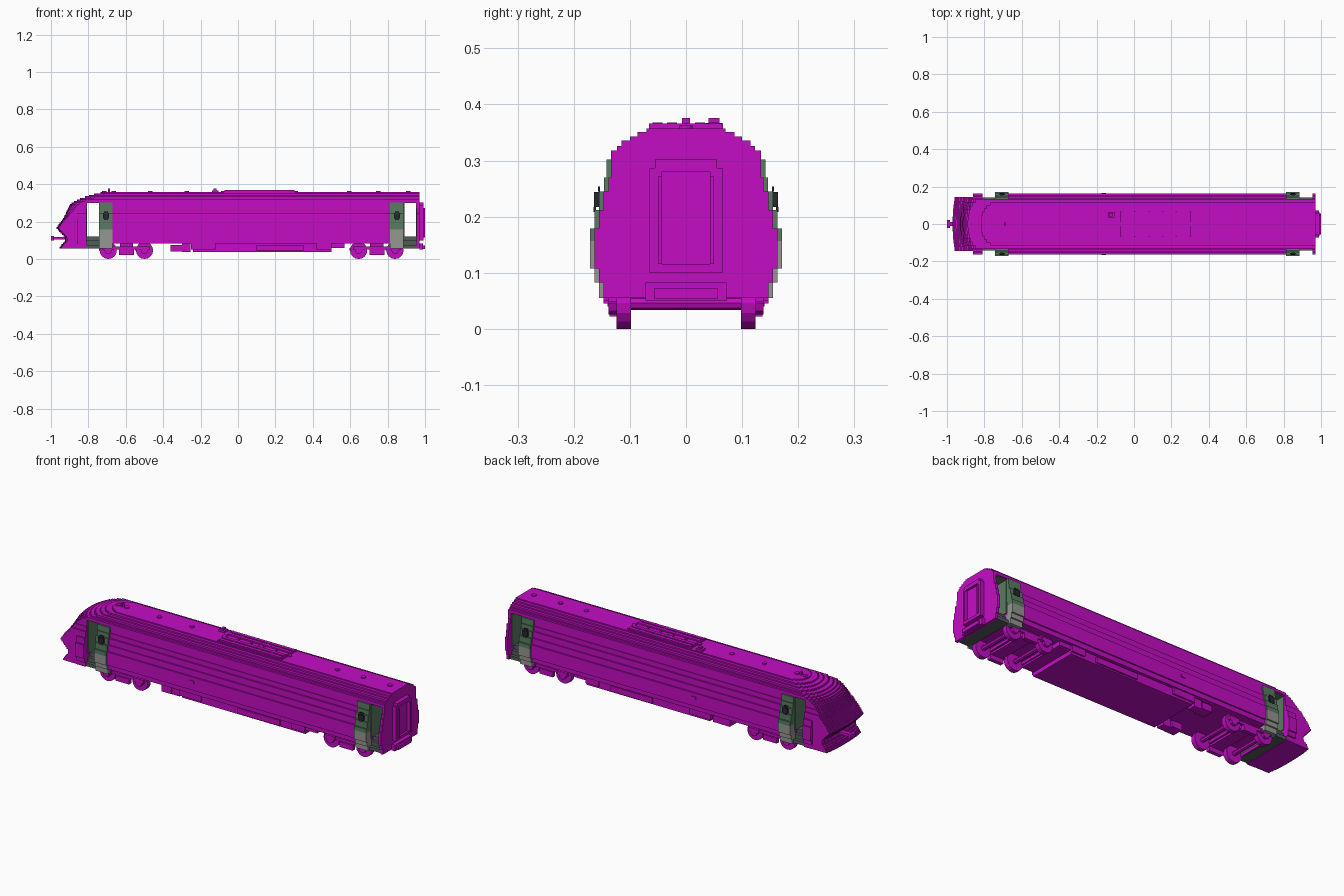
import bpy, bmesh, math
from mathutils import Matrix

if "Cube" in bpy.data.objects:
    bpy.data.objects.remove(bpy.data.objects["Cube"])


def material(name, r, g, b):
    m = bpy.data.materials.new(name)
    m.use_nodes = True
    m.diffuse_color = (r, g, b, 1)
    m.node_tree.nodes["Principled BSDF"].inputs["Base Color"].default_value = (r, g, b, 1)
    return m


MAGENTA = material("magenta", 0.55, 0.004, 0.55)
GREEN = material("door green", 0.10, 0.20, 0.12)
GREY = material("light grey", 0.30, 0.31, 0.29)
STEP = material("step grey", 0.08, 0.11, 0.10)
DARK = material("window dark", 0.02, 0.02, 0.03)


class Part:
    """Collects simple solids into one named object."""

    def __init__(self, name, mat):
        self.name, self.mat, self.bm = name, mat, bmesh.new()

    def box(self, x0, x1, y0, y1, z0, z1):
        m = Matrix.Translation(((x0 + x1) / 2, (y0 + y1) / 2, (z0 + z1) / 2))
        m = m @ Matrix.Diagonal((x1 - x0, y1 - y0, z1 - z0, 1))
        bmesh.ops.create_cube(self.bm, size=1, matrix=m)

    def wide(self, x0, x1, hw, z0, z1):
        self.box(x0, x1, -hw, hw, z0, z1)

    def pair(self, x0, x1, y0, y1, z0, z1):
        self.box(x0, x1, y0, y1, z0, z1)
        self.box(x0, x1, -y1, -y0, z0, z1)

    def disc(self, x, y, z, r, depth, axis="Z", sides=16):
        m = Matrix.Translation((x, y, z))
        if axis == "Y":
            m = m @ Matrix.Rotation(math.pi / 2, 4, "X")
        bmesh.ops.create_cone(self.bm, cap_ends=True, segments=sides, radius1=r,
                              radius2=r, depth=depth, matrix=m)

    def prism(self, outline, z0, z1):
        face = self.bm.faces.new([self.bm.verts.new((x, y, z0)) for x, y in outline])
        out = bmesh.ops.extrude_face_region(self.bm, geom=[face])["geom"]
        verts = [v for v in out if isinstance(v, bmesh.types.BMVert)]
        bmesh.ops.translate(self.bm, verts=verts, vec=(0, 0, z1 - z0))

    def done(self):
        bmesh.ops.recalc_face_normals(self.bm, faces=self.bm.faces)
        me = bpy.data.meshes.new(self.name)
        self.bm.to_mesh(me)
        self.bm.free()
        me.materials.append(self.mat)
        bpy.context.collection.objects.link(bpy.data.objects.new(self.name, me))


# Stepped cross-section: (top of band, half width)
BANDS = [(0.083, 0.147), (0.108, 0.155), (0.179, 0.163), (0.212, 0.155), (0.245, 0.147),
         (0.27, 0.138), (0.318, 0.134), (0.326, 0.123), (0.336, 0.115),
         (0.343, 0.10), (0.351, 0.086), (0.357, 0.07)]
# Nose side profile: (z, x)
NOSE = [(0.055, -0.957), (0.075, -0.945), (0.095, -0.925), (0.115, -0.925), (0.165, -0.97),
        (0.225, -0.93), (0.28, -0.905), (0.302, -0.885), (0.32, -0.85), (0.345, -0.78),
        (0.357, -0.72)]
FLOOR, LINTEL = 0.12, 0.302
CAB_END, BODY_START, BODY_END, WALL_START, REAR = -0.81, -0.74, 0.885, 0.955, 0.97


def half_width(z):
    return next((w for top, w in BANDS if z < top), BANDS[-1][1])


def nose_x(z):
    for (za, xa), (zb, xb) in zip(NOSE, NOSE[1:]):
        if z <= zb:
            return xa + (xb - xa) * (z - za) / (zb - za)
    return NOSE[-1][1]


def nose_outline(z, x_end):
    """Plan of one layer, with a stepped rounded front."""
    hw = half_width(z)
    front_hw = min(hw, 0.145)
    x0 = nose_x(z)
    depth = 0.02 if z < 0.2 else 0.02 + 0.08 * min(1, (z - 0.2) / 0.12)
    n = 7
    side = []
    for i in range(n):
        x = x0 + depth * (1 - math.sqrt(1 - (i / n) ** 2))
        if i:
            side.append((x, front_hw * i / n))
        side.append((x, front_hw * (i + 1) / n))
    if hw > front_hw:
        side += [(-0.86, front_hw), (-0.86, hw)]
    side.append((x_end, hw))
    side = [p for i, p in enumerate(side) if i == 0 or p != side[i - 1]]
    side = [(x0, 0)] + side
    return side + [(x, -y) for x, y in reversed(side) if y > 0]


# Cab and roof, in thin layers
cab = Part("cab_nose", MAGENTA)
roof = Part("roof", MAGENTA)
cuts = sorted({0.055 + 0.0082 * i for i in range(31) if 0.055 + 0.0082 * i < LINTEL - 0.004}
              | {LINTEL} | {t for t, w in BANDS if t > LINTEL} | {0.31})
for z0, z1 in zip(cuts, cuts[1:]):
    zm = (z0 + z1) / 2
    if z1 <= LINTEL:
        cab.prism(nose_outline(zm, CAB_END), z0, z1)
    else:
        roof.prism(nose_outline(zm, REAR), z0, z1)
cab.done()
roof.done()

# Main body, rear wall and doors share the cross-section
body = Part("passenger_body", MAGENTA)
wall = Part("rear_wall", MAGENTA)
upper = Part("door_upper_panels", GREEN)
lower = Part("door_lower_panels", GREY)
levels = [0.055, 0.083, 0.108, 0.157, 0.179, 0.212, 0.245, 0.27, LINTEL]
for z0, z1 in zip(levels, levels[1:]):
    hw = half_width((z0 + z1) / 2)
    wall.wide(WALL_START, REAR, hw, z0, z1)
    if z0 >= 0.08:
        body.wide(BODY_START, BODY_END, hw, z0, z1)
    panel = lower if z1 <= 0.16 else upper
    for x in (-0.743, 0.813):
        panel.pair(x, x + 0.073, hw - 0.03, hw + 0.008, z0, z1)
for part in (body, wall, upper, lower):
    part.done()

# Door windows, slightly rounded by two overlapping plates
windows = Part("door_windows", DARK)
for x in (-0.7065, 0.8495):
    windows.pair(x - 0.016, x + 0.016, 0.155, 0.164, 0.217, 0.244)
    windows.pair(x - 0.011, x + 0.011, 0.153, 0.157, 0.2451, 0.254)
    windows.pair(x - 0.011, x + 0.011, 0.16, 0.1645, 0.208, 0.217)
windows.done()

# Entrance vestibules: steps, floor and lining
steps = Part("entrance_steps", STEP)
lining = Part("vestibule_lining", GREEN)
for a, b in ((CAB_END, BODY_START), (BODY_END, WALL_START)):
    steps.wide(a, b, 0.142, 0.057, 0.075)
    steps.wide(a, b, 0.125, 0.075, 0.098)
    steps.wide(a, b, 0.108, 0.098, FLOOR)
    for x in (a, b - 0.004):
        lining.wide(x, x + 0.004, 0.128, FLOOR, LINTEL)
    lining.wide(a, b, 0.128, LINTEL - 0.004, LINTEL)
steps.done()
lining.done()

# Rear gangway frame and buffer beam
gang = Part("rear_gangway", MAGENTA)
gang.pair(REAR, 0.992, 0.043, 0.065, 0.10, 0.287)
gang.wide(REAR, 0.992, 0.055, 0.28, 0.302)
gang.wide(REAR, 0.992, 0.05, 0.10, 0.116)
gang.wide(REAR, 0.98, 0.044, 0.11, 0.282)
gang.pair(0.992, 1.0, 0.043, 0.05, 0.116, 0.272)
gang.wide(REAR, 0.99, 0.072, 0.05, 0.083)
gang.wide(0.99, 1.0, 0.056, 0.053, 0.073)
gang.done()

# Front coupler
coupler = Part("front_coupler", MAGENTA)
coupler.wide(-0.985, -0.91, 0.012, 0.103, 0.118)
coupler.wide(-1.0, -0.985, 0.022, 0.10, 0.122)
coupler.done()

# Roof equipment
gear = Part("roof_equipment", MAGENTA)
for x in (-0.715, -0.665, -0.47, -0.275, -0.08, 0.115, 0.31, 0.595, 0.75, 0.91):
    gear.disc(x, 0, 0.357, 0.012, 0.012, sides=12)
gear.wide(-0.075, 0.305, 0.066, 0.34, 0.361)
for y in (0.016, 0.042):
    gear.pair(-0.07, 0.30, y, y + 0.018, 0.355, 0.368)
for i in range(6):
    x = -0.075 + i * 0.0745
    gear.wide(x, x + 0.008, 0.066, 0.355, 0.366)
gear.box(-0.14, -0.105, 0.035, 0.065, 0.34, 0.367)
gear.box(-0.13, -0.115, 0.04, 0.06, 0.367, 0.376)
gear.wide(-0.695, -0.685, 0.007, 0.35, 0.376)
gear.done()

# Underfloor equipment and side boxes
under = Part("underfloor_equipment", MAGENTA)
under.wide(-0.24, 0.50, 0.138, 0.038, 0.085)
under.wide(0.50, 0.57, 0.138, 0.06, 0.085)
under.pair(-0.25, -0.12, 0.13, 0.147, 0.05, 0.085)
under.pair(0.10, 0.35, 0.13, 0.147, 0.045, 0.075)
under.pair(0.42, 0.50, 0.13, 0.147, 0.05, 0.085)
under.pair(-0.36, -0.30, 0.08, 0.14, 0.04, 0.075)
under.pair(-0.30, -0.255, 0.09, 0.135, 0.038, 0.085)
under.pair(-0.175, -0.15, 0.155, 0.167, 0.145, 0.16)
under.done()

# Bogies: wheels, axles, side frames and cross beams
for name, cx in (("front_bogie", -0.597), ("rear_bogie", 0.742)):
    bogie = Part(name, MAGENTA)
    for x in (cx - 0.097, cx + 0.097):
        for s in (-1, 1):
            bogie.disc(x, s * 0.111, 0.046, 0.046, 0.026, "Y")
            bogie.disc(x, s * 0.13, 0.046, 0.02, 0.016, "Y", 8)
        bogie.disc(x, 0, 0.046, 0.012, 0.2, "Y", 8)
        bogie.pair(x - 0.03, x + 0.03, 0.118, 0.138, 0.048, 0.068)
        bogie.wide(x - 0.05, x - 0.04, 0.10, 0.045, 0.06)
    bogie.pair(cx - 0.12, cx + 0.12, 0.118, 0.132, 0.052, 0.066)
    bogie.pair(cx - 0.04, cx + 0.04, 0.115, 0.136, 0.022, 0.05)
    bogie.wide(cx - 0.035, cx + 0.035, 0.115, 0.045, 0.085)
    bogie.done()
